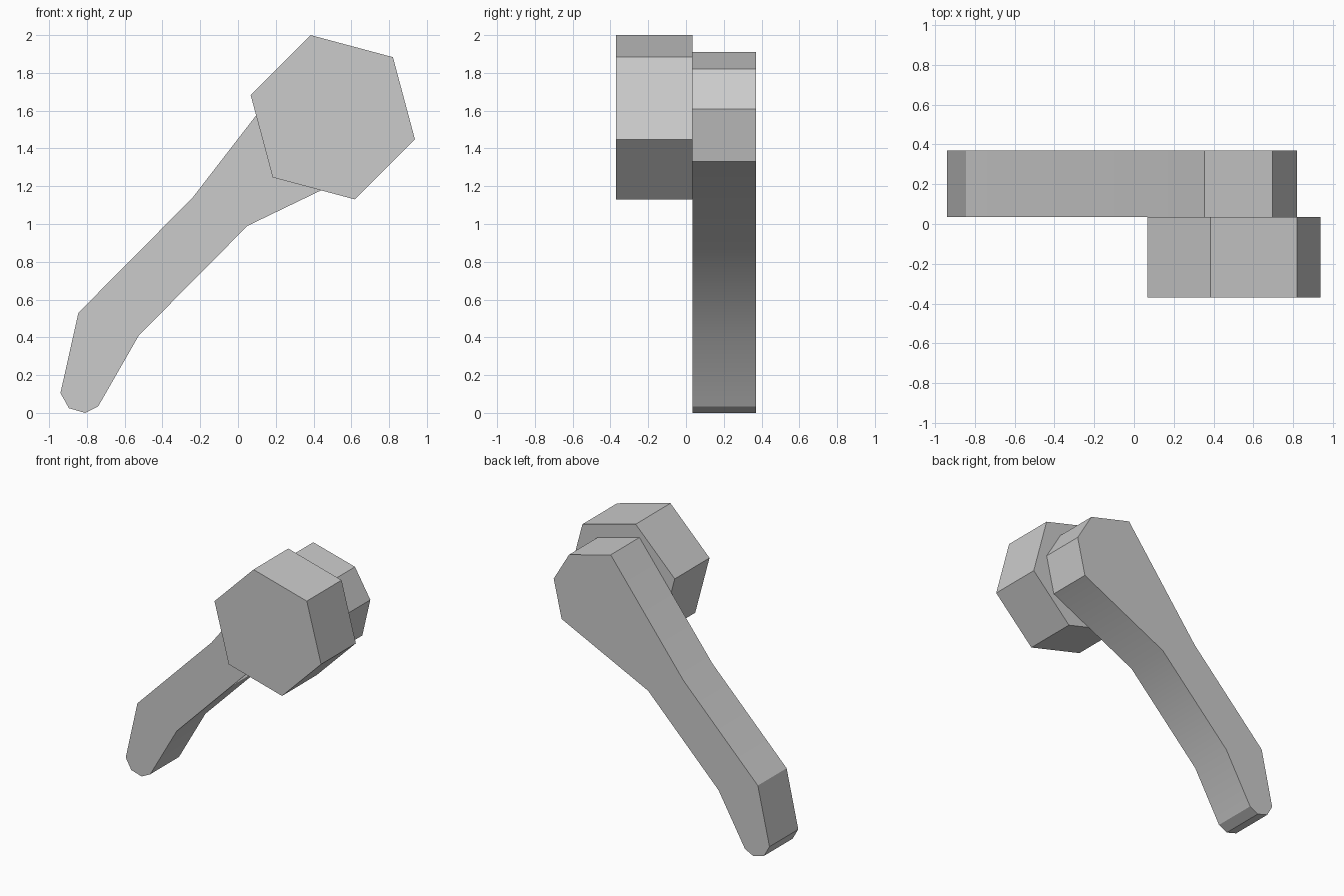
import bpy
import bmesh
from math import cos, sin, radians

cube = bpy.data.objects.get("Cube")
if cube:
    bpy.data.objects.remove(cube, do_unlink=True)

# Single plain grey
grey = bpy.data.materials.new("light_grey")
grey.use_nodes = True
color = (0.6, 0.6, 0.6, 1)
grey.diffuse_color = color
grey.node_tree.nodes["Principled BSDF"].inputs["Base Color"].default_value = color


def extrude_profile(name, outline, y_front, y_back):
    """Extrude an x-z outline along y into a solid part."""
    bm = bmesh.new()
    face = bm.faces.new([bm.verts.new((x, y_front, z)) for x, z in outline])
    result = bmesh.ops.extrude_face_region(bm, geom=[face], use_keep_orig=True)
    moved = [v for v in result["geom"] if isinstance(v, bmesh.types.BMVert)]
    bmesh.ops.translate(bm, verts=moved, vec=(0, y_back - y_front, 0))
    bmesh.ops.recalc_face_normals(bm, faces=bm.faces)
    mesh = bpy.data.meshes.new(name)
    bm.to_mesh(mesh)
    bm.free()
    mesh.materials.append(grey)
    obj = bpy.data.objects.new(name, mesh)
    bpy.context.collection.objects.link(obj)
    bpy.ops.object.select_all(action="DESELECT")
    obj.select_set(True)
    bpy.context.view_layer.objects.active = obj
    bpy.ops.object.shade_smooth_by_angle(angle=radians(30))
    return obj


# Bent lever arm with a rounded tip and a wide faceted head
lever_outline = [
    (-0.81, 0.0), (-0.74, 0.035), (-0.525, 0.41), (0.05, 0.99),
    (0.755, 1.33), (0.82, 1.61), (0.695, 1.82), (0.355, 1.91),
    (-0.24, 1.14), (-0.845, 0.53), (-0.94, 0.105), (-0.895, 0.025),
]
extrude_profile("lever_arm", lever_outline, 0.035, 0.37)

# Hexagonal hub in front of the lever head
hub_x, hub_z, hub_radius = 0.502, 1.565, 0.45
hub_angles = [radians(45 + 60 * i) for i in range(6)]
hub_outline = [(hub_x + hub_radius * cos(a), hub_z + hub_radius * sin(a))
               for a in hub_angles]
extrude_profile("hex_hub", hub_outline, -0.37, 0.035)
